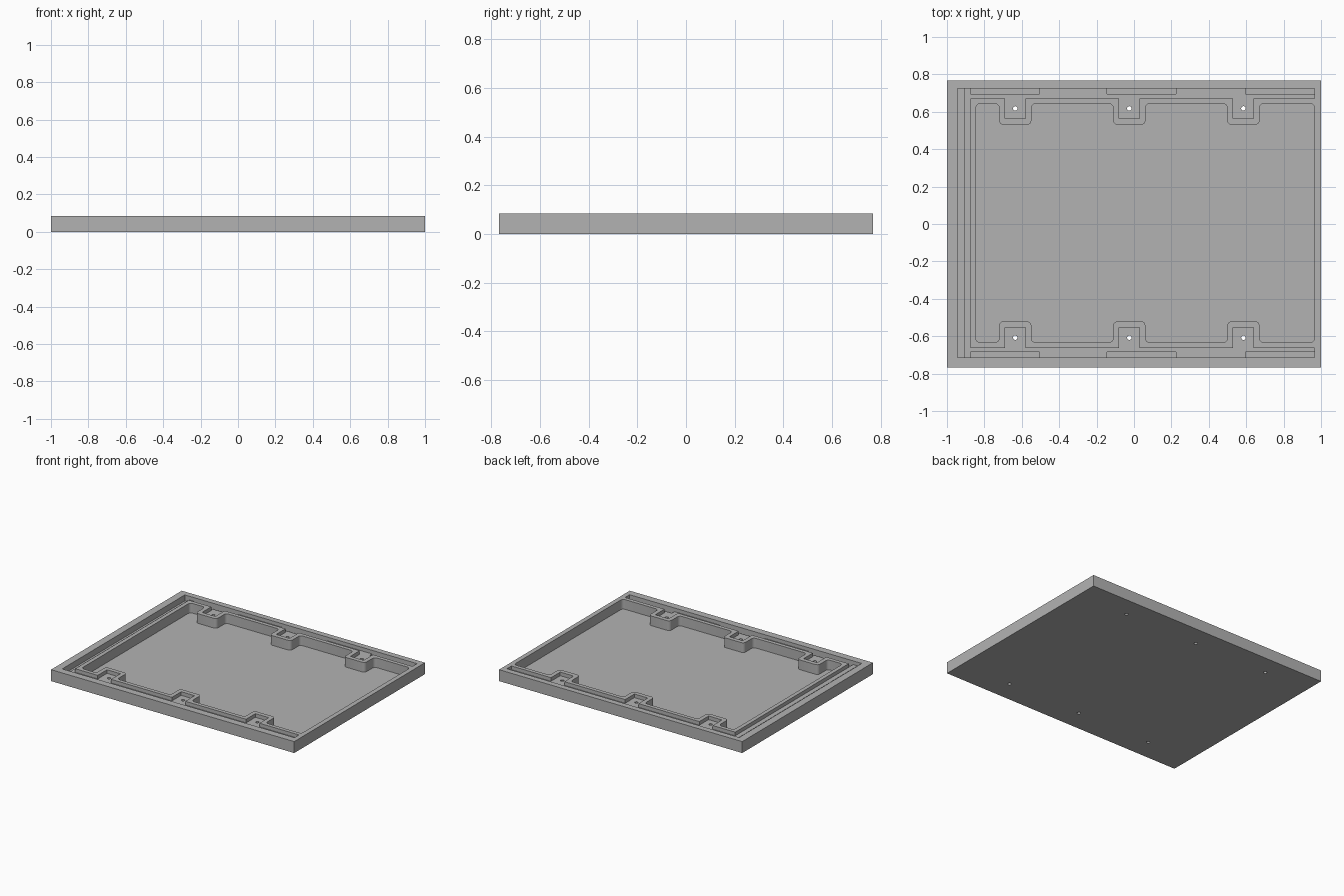
import bpy
import bmesh
import math

cube = bpy.data.objects.get("Cube")
if cube:
    bpy.data.objects.remove(cube, do_unlink=True)

TOP = 0.085       # rim height
MID = 0.005       # the recesses sit slightly behind the centre line
POSTS = (0.585, -0.025, -0.635)
RIGHT = 0.965     # end of all recesses

grey = bpy.data.materials.new("plain grey")
grey.use_nodes = True
colour = (0.45, 0.45, 0.45, 1)
grey.diffuse_color = colour
grey.node_tree.nodes["Principled BSDF"].inputs["Base Color"].default_value = colour


def prism(name, outline, z0, z1, radius=0.0):
    """Extrude an outline upwards, optionally rounding its upright edges."""
    bm = bmesh.new()
    face = bm.faces.new([bm.verts.new((x, y, z0)) for x, y in outline])
    top = bmesh.ops.extrude_face_region(bm, geom=[face])["geom"]
    for v in top:
        if isinstance(v, bmesh.types.BMVert):
            v.co.z = z1
    if radius:
        upright = [e for e in bm.edges
                   if abs(e.verts[0].co.z - e.verts[1].co.z) > 0.001]
        bmesh.ops.bevel(bm, geom=upright, offset=radius, segments=4,
                        profile=0.5, affect='EDGES')
    bmesh.ops.recalc_face_normals(bm, faces=bm.faces[:])
    mesh = bpy.data.meshes.new(name)
    bm.to_mesh(mesh)
    bm.free()
    mesh.materials.append(grey)
    obj = bpy.data.objects.new(name, mesh)
    bpy.context.collection.objects.link(obj)
    return obj


def box(x0, x1, y0, y1):
    return [(x0, y0), (x1, y0), (x1, y1), (x0, y1)]


def notched_side(x_end, y, half_width, y_in):
    """Long edge running towards -x, stepping inwards at each post."""
    pts = [(RIGHT, y)]
    for x in POSTS:
        a, b = x + half_width, x - half_width
        pts += [(a, y), (a, y_in), (b, y_in), (b, y)]
    return pts + [(x_end, y)]


def mirrored(pts):
    """Add the opposite long side and shift everything to the recess centre."""
    both = pts + [(x, -y) for x, y in reversed(pts)]
    return [(x, y + MID) for x, y in both]


def cut(target, cutter):
    cutter.hide_render = True
    mod = target.modifiers.new("cut", 'BOOLEAN')
    mod.operation = 'DIFFERENCE'
    mod.solver = 'EXACT'
    mod.object = cutter
    bpy.context.view_layer.objects.active = target
    bpy.ops.object.modifier_apply(modifier=mod.name)
    bpy.data.objects.remove(cutter, do_unlink=True)


# solid tray body
tray = prism("tray", box(-1, 1, -0.768, 0.768), 0, TOP)

# main pocket with rounded posts left standing along both long sides
pocket = mirrored(notched_side(-0.845, 0.638, 0.086, 0.526))
cut(tray, prism("pocket_cutter", pocket, 0.013, 0.2, 0.022))

# shallow channel around three sides, running into each post
inner = notched_side(-0.875, 0.667, 0.055, 0.558)
channel = mirrored([(-0.945, 0.72), (RIGHT, 0.72)] + inner)
half = len(channel) // 2
channel = channel[2:half] + channel[half:-2] + channel[-2:] + channel[:2]
cut(tray, prism("channel_cutter", channel, 0.058, 0.2))

# deeper slots against the outer walls
cut(tray, prism("end_slot_cutter",
                box(-0.945, -0.91, MID - 0.72, MID + 0.72), 0.04, 0.2))
for x in (-0.875, -0.145, 0.595):
    for side in (-1, 1):
        y0, y1 = sorted((MID + side * 0.69, MID + side * 0.72))
        cut(tray, prism("side_slot_cutter", box(x, x + 0.37, y0, y1), 0.04, 0.2))

# screw holes right through the posts
for x in POSTS:
    for side in (-1, 1):
        ring = [(x + 0.012 * math.cos(math.tau * i / 16),
                 MID + side * 0.613 + 0.012 * math.sin(math.tau * i / 16))
                for i in range(16)]
        cut(tray, prism("hole_cutter", ring, -0.1, 0.2))

# smooth the rounded corners only
tray.select_set(True)
bpy.context.view_layer.objects.active = tray
bpy.ops.object.shade_smooth_by_angle(angle=math.radians(30))
